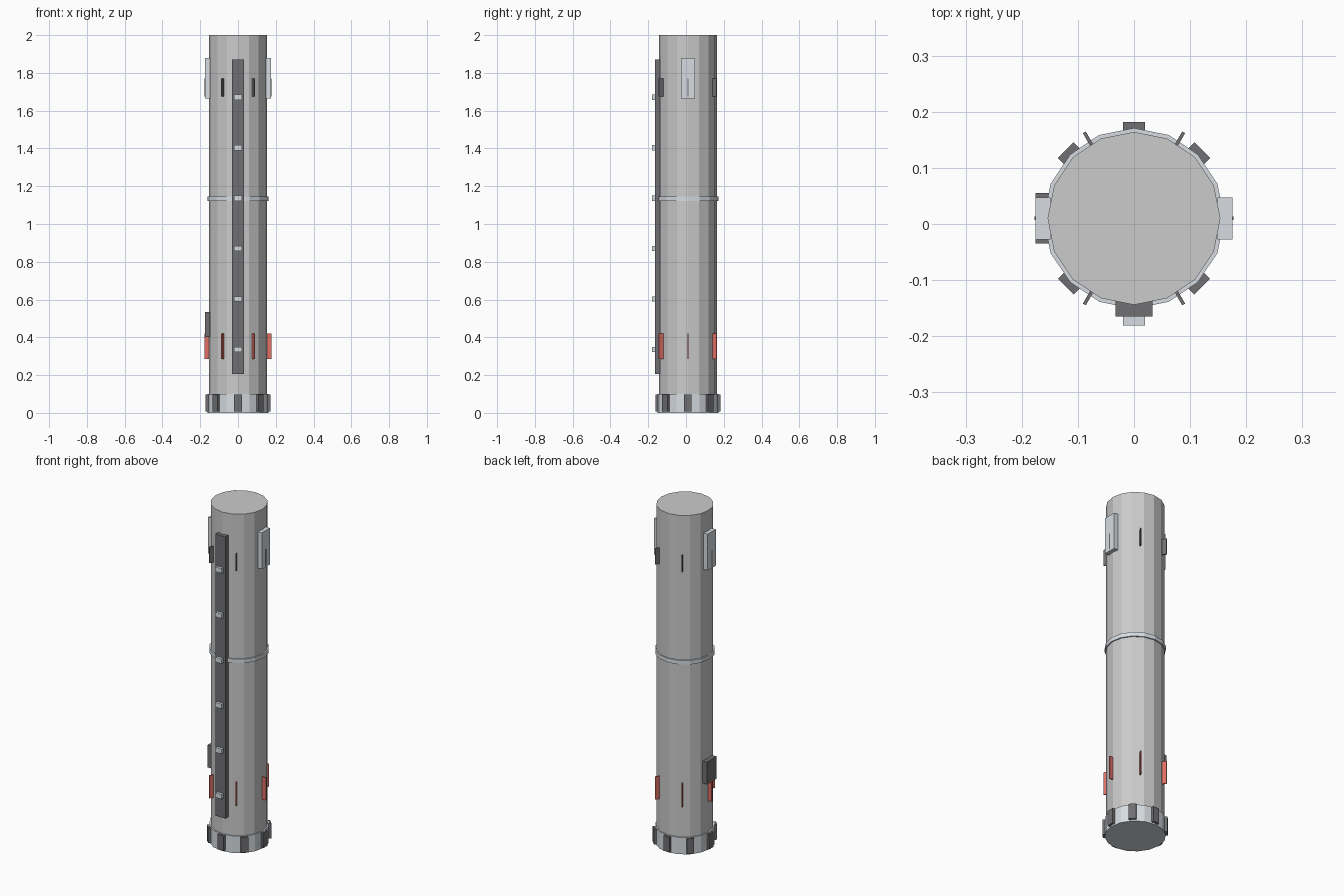
import bpy, bmesh
from math import radians, pi
from mathutils import Matrix, Vector

if "Cube" in bpy.data.objects:
    bpy.data.objects.remove(bpy.data.objects["Cube"])

CY = 0.01      # hull axis offset in y
SIDES = 16


def material(name, rgb):
    m = bpy.data.materials.new(name)
    m.diffuse_color = (*rgb, 1)
    m.use_nodes = True
    m.node_tree.nodes["Principled BSDF"].inputs["Base Color"].default_value = m.diffuse_color
    return m


RED = material("red", (0.75, 0.16, 0.13))
DARK = material("dark_grey", (0.16, 0.16, 0.17))
LIGHT = material("light_grey", (0.68, 0.72, 0.76))
HULL = material("hull_grey", (0.55, 0.55, 0.55))


def finish(name, bm, mat):
    me = bpy.data.meshes.new(name)
    bm.to_mesh(me)
    bm.free()
    me.materials.append(mat)
    ob = bpy.data.objects.new(name, me)
    bpy.context.collection.objects.link(ob)
    return ob


def drum(name, r, z0, z1, mat):
    bm = bmesh.new()
    bmesh.ops.create_cone(bm, cap_ends=True, segments=SIDES, radius1=r, radius2=r,
                          depth=z1 - z0,
                          matrix=Matrix.Translation((0, CY, (z0 + z1) / 2)) @ Matrix.Rotation(pi / 2, 4, 'Z'))
    return finish(name, bm, mat)


def radial_box(name, angle, r0, r1, width, z0, z1, mat):
    """Box reaching from radius r0 to r1 at the given angle round the hull."""
    bm = bmesh.new()
    m = (Matrix.Translation((0, CY, 0)) @ Matrix.Rotation(radians(angle), 4, 'Z')
         @ Matrix.Translation(((r0 + r1) / 2, 0, (z0 + z1) / 2))
         @ Matrix.Diagonal((r1 - r0, width, z1 - z0, 1)))
    bmesh.ops.create_cube(bm, size=1, matrix=m)
    return finish(name, bm, mat)


# Hull, joint band and base collar
drum("hull", 0.154, 0.005, 2.0, HULL)
drum("joint_band", 0.161, 1.122, 1.146, LIGHT)
drum("base_collar", 0.161, 0.0, 0.10, LIGHT)

# Blocks round the base collar
for i in range(8):
    radial_box(f"base_block_{i}", 45 * i, 0.150, 0.172, 0.04, 0.008, 0.098, DARK)

# Cable duct on the front with its brackets
radial_box("cable_duct", -90, 0.14, 0.175, 0.066, 0.205, 1.87, DARK)
for i in range(6):
    z = 0.336 + 0.267 * i
    radial_box(f"duct_bracket_{i}", -90, 0.17, 0.191, 0.04, z - 0.014, z + 0.014, LIGHT)

# Thin fins: red low down, dark near the top
for i in range(6):
    radial_box(f"lower_fin_{i}", 60 * i, 0.147, 0.177, 0.006, 0.285, 0.42, RED)
    radial_box(f"upper_fin_{i}", 60 * i, 0.147, 0.177, 0.006, 1.675, 1.77, DARK)

# Side panels and the hatch box
for a in (0, 180):
    radial_box(f"side_panel_{a}", a, 0.149, 0.1755, 0.075, 1.665, 1.88, LIGHT)
radial_box("hatch_box", 180, 0.147, 0.1755, 0.09, 0.403, 0.535, DARK)
